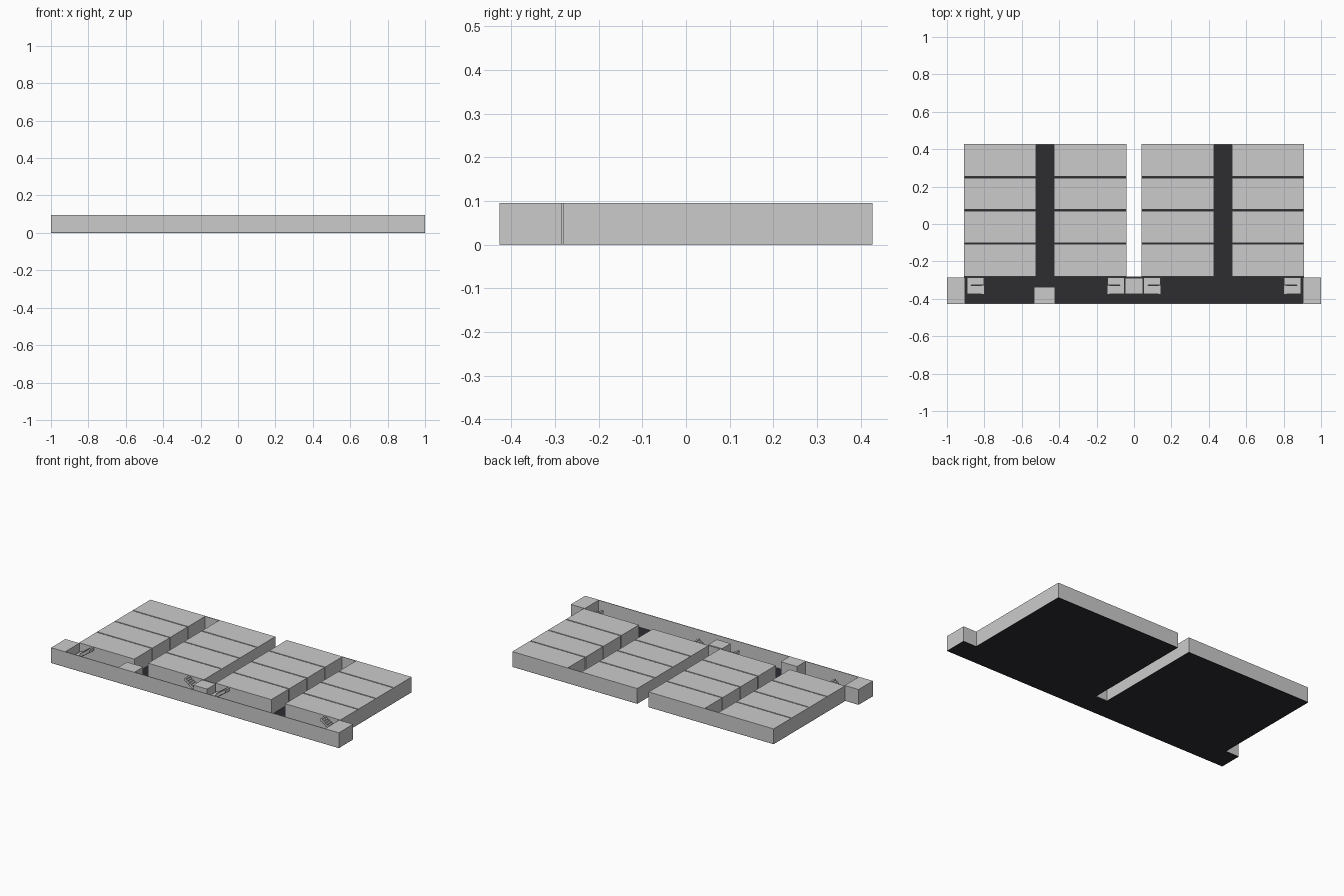
import bpy, bmesh

if "Cube" in bpy.data.objects:
    bpy.data.objects.remove(bpy.data.objects["Cube"])

H = 0.096                      # building height
BACK, FRONT = 0.427, -0.427
HALL = -0.281                  # line between room blocks and front hall
T = 0.004                      # thin wall thickness

dark = bpy.data.materials.new("dark_floor")
dark.diffuse_color = (0.027, 0.025, 0.03, 1)
dark.use_nodes = True
dark.node_tree.nodes["Principled BSDF"].inputs["Base Color"].default_value = dark.diffuse_color


def add_mesh(name, bm, mat=None):
    me = bpy.data.meshes.new(name)
    bm.to_mesh(me)
    bm.free()
    ob = bpy.data.objects.new(name, me)
    bpy.context.collection.objects.link(ob)
    if mat:
        me.materials.append(mat)
    return ob


def add_box(bm, x0, x1, y0, y1, z0, z1):
    for v in bmesh.ops.create_cube(bm, size=1)["verts"]:
        v.co.x = x0 if v.co.x < 0 else x1
        v.co.y = y0 if v.co.y < 0 else y1
        v.co.z = z0 if v.co.z < 0 else z1


def box(name, x0, x1, y0, y1, z0=0.002, z1=H, mat=None):
    bm = bmesh.new()
    add_box(bm, min(x0, x1), max(x0, x1), y0, y1, z0, z1)
    return add_mesh(name, bm, mat)


def stairs(name, outer, inner):
    """Half-turn stair: lower flight climbs outwards, upper flight climbs inwards."""
    bm = bmesh.new()
    n = 6
    step = (inner - outer) / (n + 2)
    mid = H / 2
    for i in range(n):
        a = outer + step * (i + 2)
        b = a + step
        x0, x1 = min(a, b), max(a, b)
        top = mid + (H - mid) * (i + 1) / n
        add_box(bm, x0, x1, -0.326, HALL - 0.004, top - 0.02, top)
        low = mid * (n - i) / (n + 1)
        add_box(bm, x0, x1, -0.375, -0.33, max(0.002, low - 0.02), low)
    a, b = outer, outer + step * 2
    add_box(bm, min(a, b), max(a, b), -0.375, HALL - 0.004, mid - 0.01, mid)
    add_mesh(name, bm)


# Dark ground floor under the hall and both wings
box("hall_floor", -1, 1, FRONT, HALL - 0.004, 0, 0.002, dark)

for side, s in (("left", -1), ("right", 1)):
    near, far = 0.04 * s, 0.908 * s
    box(side + "_wing_floor", near, far, HALL - 0.004, BACK, 0, 0.002, dark)

    # Two columns of four rooms along a corridor
    pitch, gap = (BACK - HALL) / 4, 0.007
    for col, x0, x1 in (("inner", near + T * s, 0.428 * s),
                        ("outer", 0.524 * s, far - T * s)):
        for r in range(4):
            y0 = HALL + r * pitch + (gap / 2 if r else 0)
            y1 = HALL + (r + 1) * pitch - (gap / 2 if r < 3 else T)
            box(f"{side}_{col}_room_{r + 1}", x0, x1, y0, y1)

    # Thin outer walls closing the room gaps and corridor end
    box(side + "_inner_wall", near, near + T * s, HALL, BACK)
    box(side + "_outer_wall", far, far - T * s, HALL, BACK)
    box(side + "_back_wall", near + T * s, far - T * s, BACK - T, BACK)

    # End block and the two staircases
    box(side + "_end_block", 0.903 * s, s, FRONT, HALL - 0.004)
    # steps face away from the middle of each wing
    stairs(side + "_outer_stairs", 0.893 * s, 0.803 * s)
    stairs(side + "_inner_stairs", 0.052 * s, 0.142 * s)

# Front hall walls, lift shaft and entrance block
box("hall_front_wall", -0.903, 0.903, FRONT, FRONT + T)
box("hall_back_wall", -0.04, 0.04, HALL - T, HALL)
box("lift_shaft", -0.048, 0.048, -0.375, HALL - 0.009)
box("entrance_block", -0.535, -0.422, FRONT + T, -0.338)
